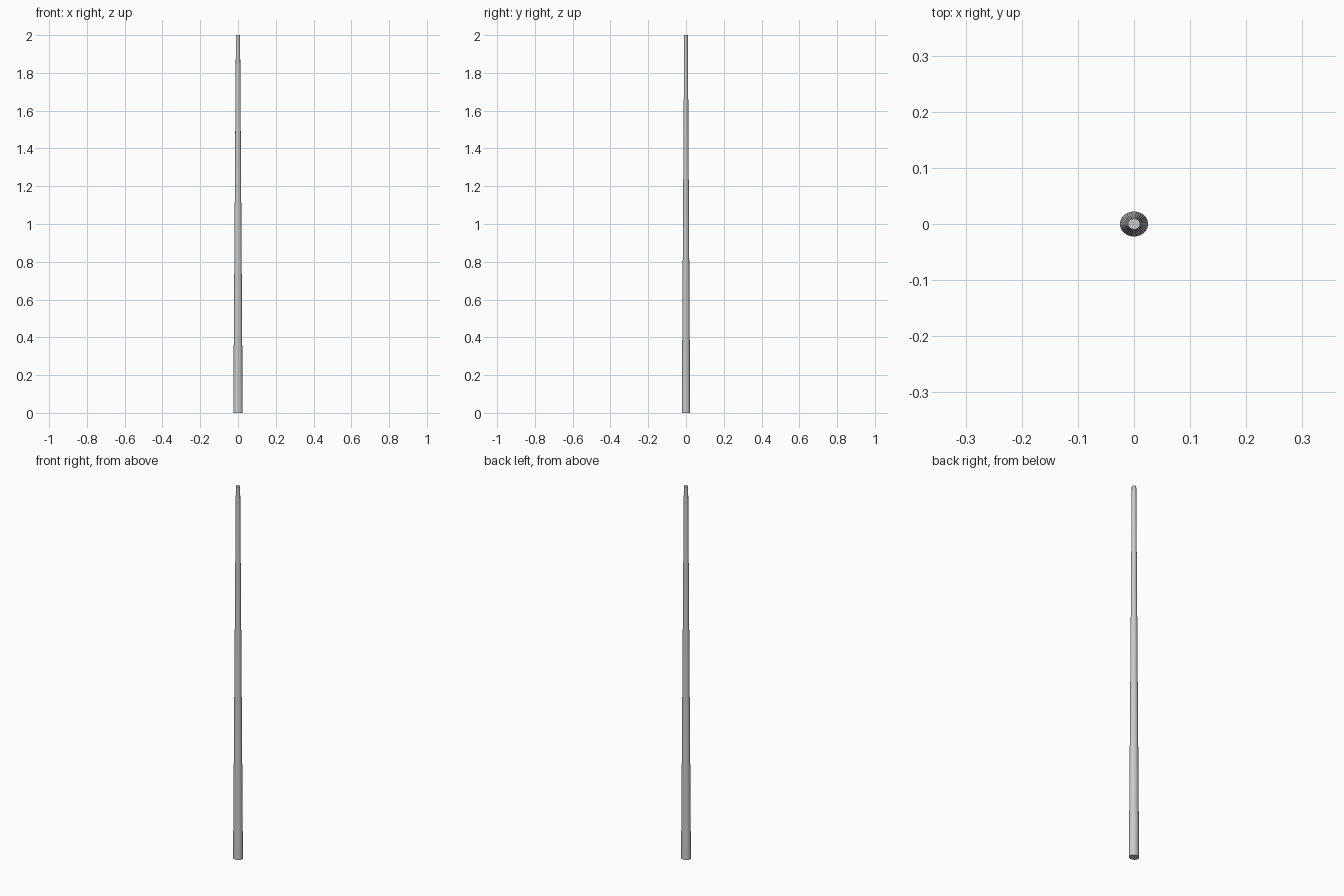
import bpy
import math

if "Cube" in bpy.data.objects:
    bpy.data.objects.remove(bpy.data.objects["Cube"])

# Slender tapered pole with a slightly oval section
bpy.ops.mesh.primitive_cone_add(vertices=32, radius1=0.025, radius2=0.011,
                                depth=2.0, location=(0, 0, 1.0))
pole = bpy.context.object
pole.name = "tapered_pole"
pole.scale = (1.0, 0.89, 1.0)
bpy.ops.object.transform_apply(location=False, rotation=False, scale=True)
bpy.ops.object.shade_smooth_by_angle(angle=math.radians(30))
